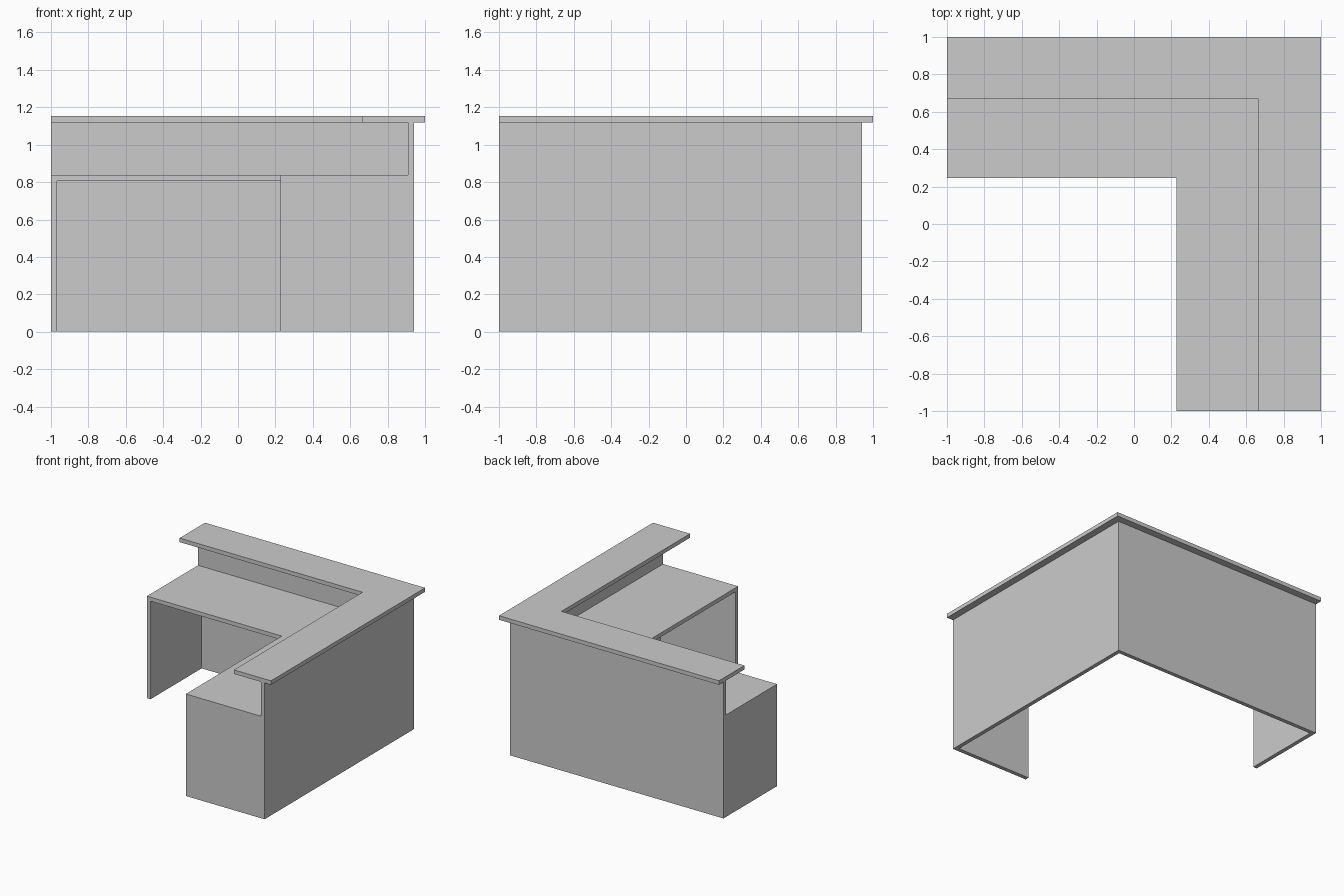
import bpy, bmesh

if "Cube" in bpy.data.objects:
    bpy.data.objects.remove(bpy.data.objects["Cube"])


def slab(name, outline, z0, z1):
    """Extrude a flat plan outline from z0 up to z1."""
    bm = bmesh.new()
    base = bm.faces.new([bm.verts.new((x, y, z0)) for x, y in outline])
    top = bmesh.ops.extrude_face_region(bm, geom=[base])["geom"]
    verts = [v for v in top if isinstance(v, bmesh.types.BMVert)]
    bmesh.ops.translate(bm, verts=verts, vec=(0, 0, z1 - z0))
    bmesh.ops.recalc_face_normals(bm, faces=bm.faces)
    mesh = bpy.data.meshes.new(name)
    bm.to_mesh(mesh)
    bm.free()
    obj = bpy.data.objects.new(name, mesh)
    bpy.context.collection.objects.link(obj)
    return obj


def corner(outer, inner_x, inner_y):
    """L-shaped plan: arms run to x = -1 and y = -1 from the back right corner."""
    return [(-1, inner_y), (inner_x, inner_y), (inner_x, -1),
            (outer, -1), (outer, outer), (-1, outer)]


def rect(x0, x1, y0, y1):
    return [(x0, y0), (x1, y0), (x1, y1), (x0, y1)]


T = 0.033                       # board thickness
WALL_OUT, WALL_IN = 0.942, 0.909
DESK_X, DESK_Y = 0.226, 0.246   # inner edges of the work surface
DESK_TOP, WALL_TOP = 0.838, 1.12

# Tall outer walls and the raised transaction counter
slab("outer_walls", corner(WALL_OUT, WALL_IN, WALL_IN), 0, WALL_TOP)
slab("raised_counter", corner(1, 0.663, 0.67), WALL_TOP, WALL_TOP + T)

# Lower work surface with an end panel under each arm
slab("work_surface", corner(WALL_IN, DESK_X, DESK_Y), DESK_TOP - T, DESK_TOP)
slab("left_end_panel", rect(-1, -1 + T, DESK_Y, WALL_IN), 0, DESK_TOP - T)
slab("front_end_panel", rect(DESK_X, WALL_IN, -1, -1 + T), 0, DESK_TOP - T)
